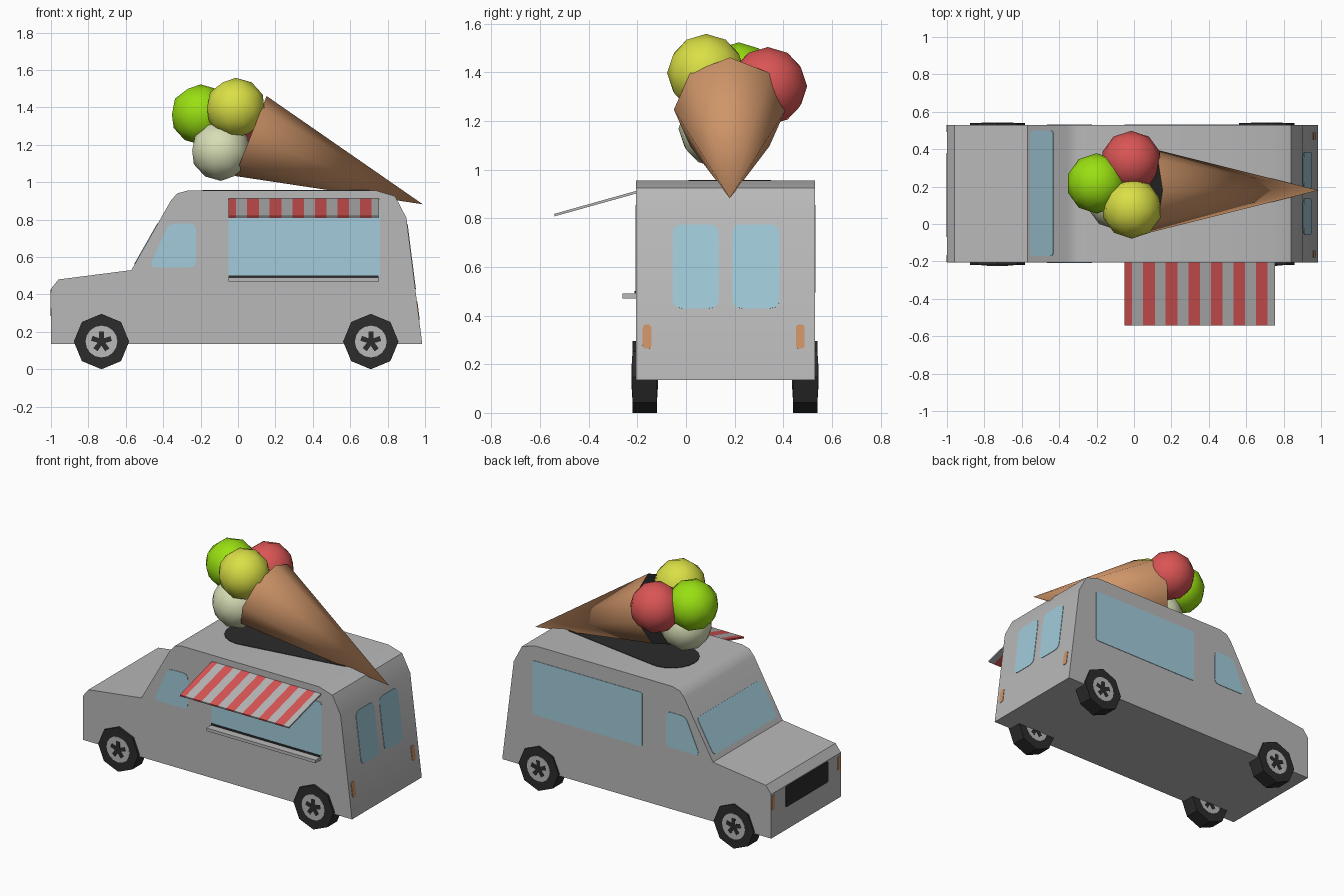
import bpy, bmesh, math
from mathutils import Vector as V

if "Cube" in bpy.data.objects:
    bpy.data.objects.remove(bpy.data.objects["Cube"])


def material(name, *rgb):
    m = bpy.data.materials.new(name)
    m.diffuse_color = (*rgb, 1)
    m.use_nodes = True
    m.node_tree.nodes["Principled BSDF"].inputs["Base Color"].default_value = m.diffuse_color
    return m


GREY = material("body_grey", 0.48, 0.48, 0.48)
DARK = material("dark_rubber", 0.025, 0.025, 0.025)
GLASS = material("window_blue", 0.36, 0.6, 0.7)
RED = material("red", 0.7, 0.09, 0.09)
WAFER = material("wafer_orange", 0.62, 0.3, 0.14)
GREEN = material("green", 0.32, 0.74, 0.006)
YELLOW = material("yellow", 0.7, 0.74, 0.06)
CREAM = material("cream", 0.68, 0.72, 0.46)

Y0, Y1, YC = -0.205, 0.53, 0.163   # van sides and middle


def finish(bm, name, *mats):
    bmesh.ops.recalc_face_normals(bm, faces=bm.faces)
    me = bpy.data.meshes.new(name)
    bm.to_mesh(me)
    bm.free()
    for m in mats:
        me.materials.append(m)
    ob = bpy.data.objects.new(name, me)
    bpy.context.collection.objects.link(ob)
    return ob


def smooth(ob, angle):
    bpy.ops.object.select_all(action='DESELECT')
    ob.select_set(True)
    bpy.context.view_layer.objects.active = ob
    bpy.ops.object.shade_smooth_by_angle(angle=math.radians(angle))


def prism(name, pts, vec, mat):
    """Closed outline extruded along a vector."""
    bm = bmesh.new()
    a = [bm.verts.new(p) for p in pts]
    b = [bm.verts.new(V(p) + V(vec)) for p in pts]
    bm.faces.new(a)
    bm.faces.new(b[::-1])
    for i in range(len(a)):
        j = (i + 1) % len(a)
        bm.faces.new((a[i], b[i], b[j], a[j]))
    return finish(bm, name, mat)


def rounded(pts, r):
    """Round the corners of a 2D outline."""
    out = []
    pts = [V(p) for p in pts]
    for i, p in enumerate(pts):
        a = p + (pts[i - 1] - p).normalized() * r
        b = p + (pts[(i + 1) % len(pts)] - p).normalized() * r
        out += [a * (1 - t) ** 2 + p * 2 * t * (1 - t) + b * t * t for t in (0, 0.33, 0.67, 1)]
    return out


def rect(a, b, c, d):
    return [(a, b), (c, b), (c, d), (a, d)]


def plate(name, outline, origin, u, v, out, mat, r=0.03):
    """Thin painted detail on the plane origin + a*u + b*v."""
    n = V(u).cross(V(v)).normalized()
    if n.dot(V(out)) < 0:
        n = -n
    pts = [V(origin) + V(u) * p[0] + V(v) * p[1] - n * 0.003 for p in rounded(outline, r)]
    return prism(name, pts, n * 0.006, mat)


# van body from its side profile
profile = [(-1, 0.135), (-1, 0.43), (-0.96, 0.48), (-0.57, 0.53), (-0.36, 0.90), (-0.325, 0.94),
           (-0.27, 0.955), (0.74, 0.955), (0.84, 0.925), (0.9, 0.81), (0.985, 0.135)]
body = prism("van_body", [(x, Y0, z) for x, z in profile], (0, Y1 - Y0, 0), GREY)
smooth(body, 35)

# side windows, same on both sides
for side, y, s in (("near", Y0, -1), ("far", Y1, 1)):
    args = ((0, y, 0), (1, 0, 0), (0, 0, 1), (0, s, 0), GLASS)
    plate(side + "_long_window", rect(-0.05, 0.495, 0.76, 0.855), *args, r=0.015)
    plate(side + "_cab_window", [(-0.475, 0.545), (-0.225, 0.545), (-0.225, 0.78), (-0.37, 0.78)], *args, r=0.035)

# windscreen
slope = V((0.21, 0, 0.37)).normalized()
plate("windscreen", rect(-0.17, 0.035, 0.5, 0.285), (-0.57, 0, 0.53), (0, 1, 0), slope, (-1, 0, 0), GLASS)

# rear windows, and lights at both ends
back = V((-0.085, 0, 0.675)).normalized()
rear = ((0.985, 0, 0.135), (0, 1, 0), back, (1, 0, 0))
front = ((-1, 0, 0.135), (0, 1, 0), (0, 0, 1), (-1, 0, 0))
plate("rear_window_a", rect(-0.055, 0.297, 0.135, 0.645), *rear, GLASS, r=0.04)
plate("rear_window_b", rect(0.19, 0.297, 0.385, 0.645), *rear, GLASS, r=0.04)
for i, y in enumerate((-0.16, 0.47)):
    plate(f"rear_light_{i}", rect(y - 0.018, 0.13, y + 0.018, 0.23), *rear, WAFER, r=0.015)
for i, y in enumerate((-0.185, 0.51)):
    plate(f"front_light_{i}", rect(y - 0.018, 0.185, y + 0.018, 0.28), *front, WAFER, r=0.015)
plate("grille", rect(-0.07, 0.15, 0.38, 0.29), *front, DARK, r=0.015)

# serving shelf with dark seam
prism("serving_shelf", [(-0.05, -0.262, 0.47), (0.755, -0.262, 0.47), (0.755, -0.262, 0.49), (-0.05, -0.262, 0.49)],
      (0, 0.06, 0), GREY)
prism("shelf_seam", [(-0.05, -0.212, 0.49), (0.75, -0.212, 0.49), (0.75, -0.212, 0.501), (-0.05, -0.212, 0.501)],
      (0, 0.009, 0), DARK)

# striped awning, cut along x
cuts = [-0.05]
for k in range(-1, 6):
    c = 0.08 + 0.1207 * k
    cuts += [x for x in (c - 0.031, c + 0.031) if x > -0.05]
cuts.append(0.755)
bm = bmesh.new()
rings = [[bm.verts.new((x, y, z)) for y, z in ((-0.2, 0.903), (-0.54, 0.808), (-0.542, 0.818), (-0.2, 0.914))]
         for x in cuts]
for i in range(len(rings) - 1):
    for j in range(4):
        f = bm.faces.new((rings[i][j], rings[i][j - 1], rings[i + 1][j - 1], rings[i + 1][j]))
        f.material_index = i % 2
bm.faces.new(rings[0])
bm.faces.new(rings[-1]).material_index = 1
finish(bm, "awning", RED, GREY)


# wheels: eight-sided tyres, rims with dark spokes on both faces
def disc(cx, y, cz, r, n, start=0.0):
    return [(cx + r * math.cos(start + math.tau * i / n), y, cz + r * math.sin(start + math.tau * i / n))
            for i in range(n)]


for wx in (-0.73, 0.71):
    for wy, w in ((-0.22, "near"), (0.44, "far")):
        name = f"{w}_{'front' if wx < 0 else 'rear'}"
        prism(name + "_tyre", disc(wx, wy, 0.148, 0.148, 8), (0, 0.1, 0), DARK)
        for y, s in ((wy, -1), (wy + 0.1, 1)):
            prism(name + "_rim", disc(wx, y, 0.148, 0.085, 16), (0, 0.002 * s, 0), GREY)
            # star of five dark slots around the hub
            star = [(wx + r * math.cos(a), y, 0.148 + r * math.sin(a))
                    for k in range(5)
                    for r, a in ((0.022, math.tau * (k - 0.5) / 5 + 0.3), (0.056, math.tau * k / 5 + 0.05),
                                 (0.056, math.tau * k / 5 + 0.55))]
            prism(name + "_rim_slots", star, (0, 0.004 * s, 0), DARK)

# dark footing patch on the roof under the cone
patch = [(-0.02 + 0.17 * math.cos(a), 0.18 + 0.17 * math.sin(a), 0.953)
         for a in (math.radians(75 + 210 * i / 12) for i in range(13))]
patch += [(0.7, 0.12, 0.953), (0.74, 0.18, 0.953), (0.7, 0.24, 0.953)]
prism("roof_patch", patch, (0, 0, 0.005), DARK)

# wafer cone lying on the roof, open end filled dark
tip, mid = V((0.988, 0.18, 0.882)), V((0.068, 0.18, 1.247))
axis = (mid - tip).normalized()
side = V((0, 1, 0))
up = side.cross(axis)
bm = bmesh.new()
rim = [bm.verts.new(mid + 0.23 * (up * math.cos(math.tau * i / 8) + side * math.sin(math.tau * i / 8)))
       for i in range(8)]
apex = bm.verts.new(tip)
for i in range(8):
    bm.faces.new((rim[i - 1], rim[i], apex))
bm.faces.new(rim).material_index = 1
smooth(finish(bm, "wafer_cone", WAFER, DARK), 60)

# four scoops
for name, pos, mat in (("yellow_scoop", (-0.012, 0.083, 1.397), YELLOW), ("green_scoop", (-0.2, 0.217, 1.362), GREEN),
                       ("red_scoop", (-0.015, 0.337, 1.343), RED), ("cream_scoop", (-0.092, 0.13, 1.168), CREAM)):
    bpy.ops.mesh.primitive_ico_sphere_add(subdivisions=2, radius=0.161, location=pos)
    ob = bpy.context.object
    ob.name = name
    ob.data.materials.append(mat)
    smooth(ob, 60)
